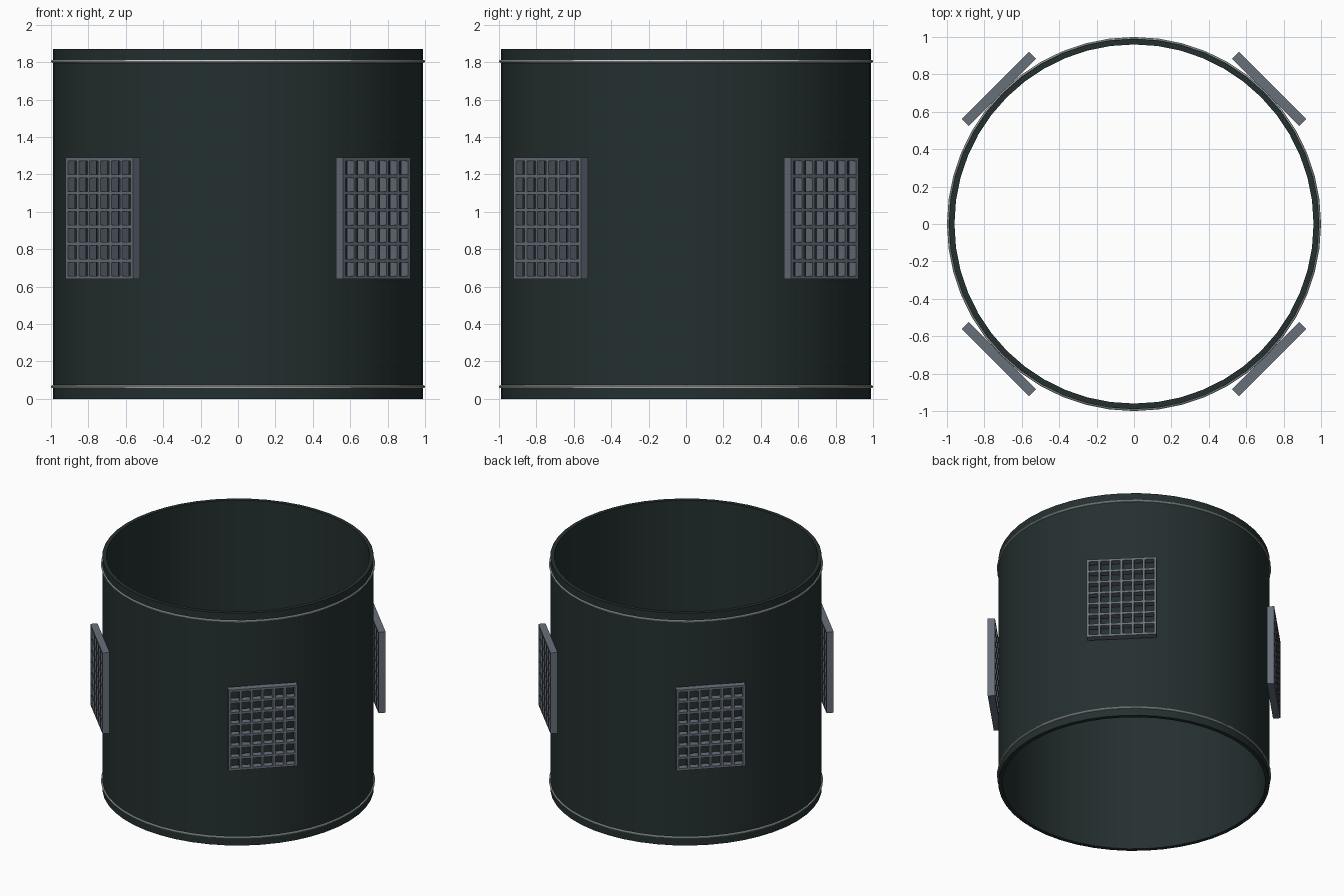
import bpy
import bmesh
from math import pi, radians
from mathutils import Matrix, Vector

cube = bpy.data.objects.get("Cube")
if cube:
    bpy.data.objects.remove(cube, do_unlink=True)

HEIGHT = 1.87
SEGMENTS = 48


def material(name, rgb):
    mat = bpy.data.materials.new(name)
    mat.use_nodes = True
    colour = (*rgb, 1)
    mat.diffuse_color = colour
    mat.node_tree.nodes["Principled BSDF"].inputs["Base Color"].default_value = colour
    return mat


def add_object(name, bm, mat):
    bmesh.ops.recalc_face_normals(bm, faces=bm.faces)
    mesh = bpy.data.meshes.new(name)
    bm.to_mesh(mesh)
    bm.free()
    mesh.materials.append(mat)
    obj = bpy.data.objects.new(name, mesh)
    bpy.context.collection.objects.link(obj)
    return obj


def lathe(name, profile, mat):
    """Spin a closed (radius, height) profile around the z axis."""
    bm = bmesh.new()
    verts = [bm.verts.new((r, 0, z)) for r, z in profile]
    edges = [bm.edges.new((v, verts[i - 1])) for i, v in enumerate(verts)]
    bmesh.ops.spin(bm, geom=verts + edges, axis=(0, 0, 1), cent=(0, 0, 0),
                   angle=2 * pi, steps=SEGMENTS, use_merge=True)
    bmesh.ops.remove_doubles(bm, verts=bm.verts, dist=0.0001)
    obj = add_object(name, bm, mat)
    bpy.ops.object.select_all(action="DESELECT")
    obj.select_set(True)
    bpy.context.view_layer.objects.active = obj
    bpy.ops.object.shade_smooth_by_angle(angle=radians(35))
    return obj


def add_bar(bm, centre, size):
    matrix = Matrix.Translation(centre) @ Matrix.Diagonal((*size, 1))
    bmesh.ops.create_cube(bm, size=1, matrix=matrix)


dark_green = material("dark green grey", (0.018, 0.029, 0.029))
slate = material("slate grey", (0.135, 0.16, 0.195))
silver = material("light silver", (0.55, 0.57, 0.58))

# Open tube wall
outer, inner = 0.99, 0.96
lathe("tube_wall", [(inner, 0), (outer, 0), (outer, HEIGHT), (inner, HEIGHT)], dark_green)

# Thin trim rings near both rims
rim = 0.008
for name, z in (("lower_trim_ring", 0.065), ("upper_trim_ring", 1.805)):
    profile = []
    for i in range(8):
        spoke = Matrix.Rotation(i * pi / 4, 2) @ Vector((rim, 0))
        profile.append((1 - rim + spoke.x, z + spoke.y))
    lathe(name, profile, silver)

# Four open grilles facing the diagonals
COLUMNS, ROWS = 6, 7
WIDTH, TALL, DEPTH, BAR = 0.51, 0.65, 0.053, 0.018
for i, name in enumerate(("back_left", "back_right", "front_right", "front_left")):
    bm = bmesh.new()
    for c in range(COLUMNS + 1):
        y = (c / COLUMNS - 0.5) * (WIDTH - BAR)
        add_bar(bm, (0, y, 0), (DEPTH, BAR, TALL))
    for r in range(ROWS + 1):
        z = (r / ROWS - 0.5) * (TALL - BAR)
        add_bar(bm, (0, 0, z), (DEPTH, WIDTH, BAR))
    grille = add_object(name + "_grille", bm, slate)
    turn = Matrix.Rotation(pi / 4 + i * pi / 2, 4, "Z")
    grille.matrix_world = turn @ Matrix.Translation((1.022, 0, 0.965))
